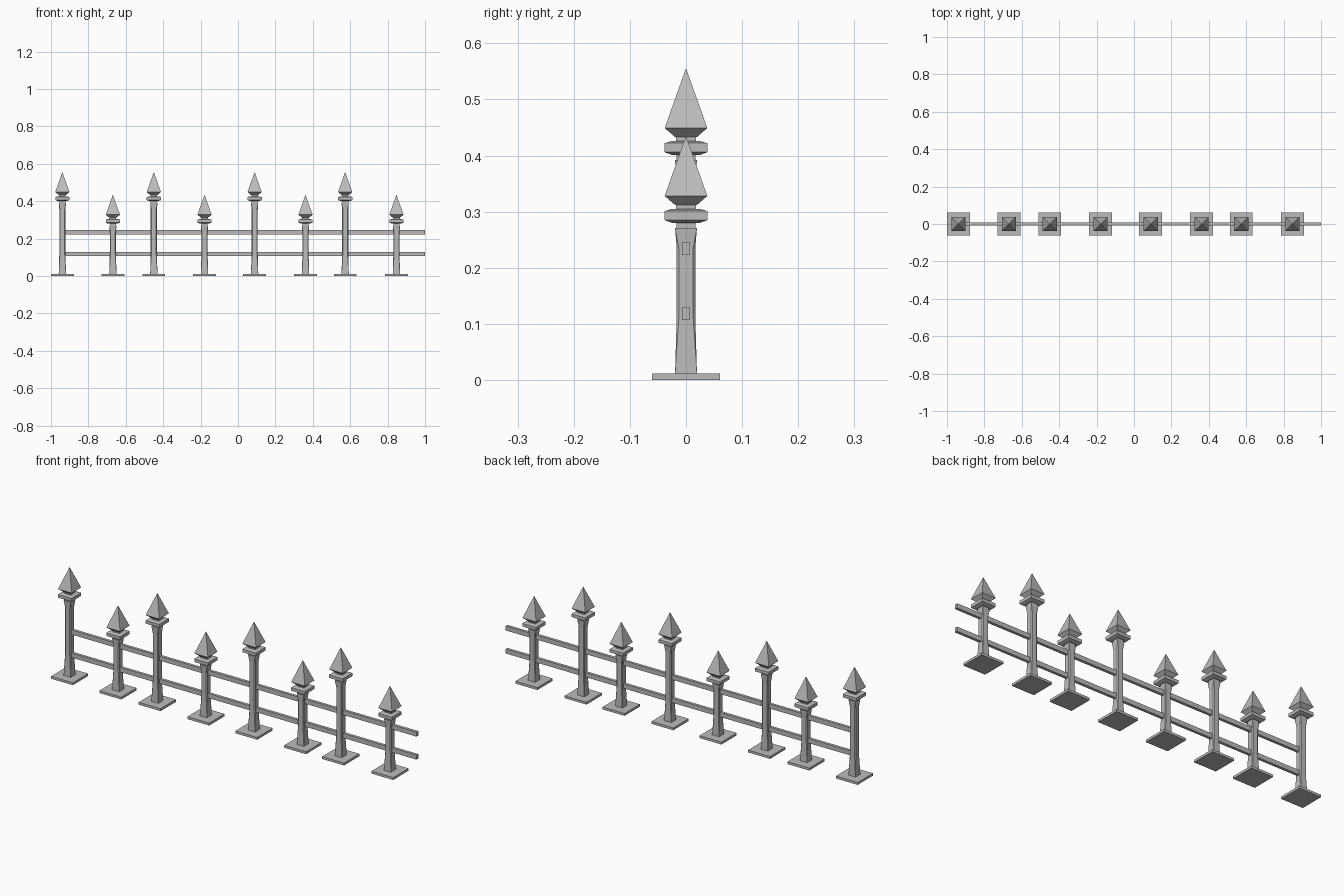
import bpy
import bmesh

cube = bpy.data.objects.get("Cube")
if cube:
    bpy.data.objects.remove(cube, do_unlink=True)

grey = bpy.data.materials.new("stone_grey")
grey.use_nodes = True
colour = (0.5, 0.5, 0.5, 1)
grey.diffuse_color = colour
grey.node_tree.nodes["Principled BSDF"].inputs["Base Color"].default_value = colour


def finish(name, bm, location):
    bmesh.ops.remove_doubles(bm, verts=bm.verts, dist=0.0001)
    bmesh.ops.recalc_face_normals(bm, faces=bm.faces)
    mesh = bpy.data.meshes.new(name)
    bm.to_mesh(mesh)
    bm.free()
    mesh.materials.append(grey)
    obj = bpy.data.objects.new(name, mesh)
    obj.location = location
    bpy.context.collection.objects.link(obj)


def box(name, size, location):
    bm = bmesh.new()
    bmesh.ops.create_cube(bm, size=1)
    bmesh.ops.scale(bm, vec=size, verts=bm.verts)
    finish(name, bm, location)


def ring(h, cut, z):
    """Square outline of half width h, with corners cut off by the given amount."""
    c = h - cut
    points = [(h, -c), (h, c), (c, h), (-c, h), (-h, c), (-h, -c), (-c, -h), (c, -h)]
    if cut == 0:
        points = points[1::2]
        points = [p for p in [(h, -h), (h, h), (-h, h), (-h, -h)] for _ in (0, 1)]
        points = points[1:] + points[:1]
    return [(x, y, z) for x, y in points]


def stack(name, sections, location):
    """Loft a column through (half width, corner cut, height) sections."""
    bm = bmesh.new()
    rings = [[bm.verts.new(p) for p in ring(*s)] for s in sections]
    for low, high in zip(rings, rings[1:]):
        for i in range(8):
            j = (i + 1) % 8
            bm.faces.new((low[i], low[j], high[j], high[i]))
    bm.faces.new(rings[0][::-1])
    bm.faces.new(rings[-1])
    bmesh.ops.dissolve_degenerate(bm, dist=0.0001, edges=bm.edges)
    finish(name, bm, location)


def post(label, x, top):
    box(label + "_base", (0.122, 0.122, 0.012), (x, 0, 0.006))
    # Shaft with chamfered middle and square ends
    stack(label + "_shaft", [(0.0195, 0, 0.012), (0.0165, 0.004, 0.115),
                             (0.0165, 0.004, top - 0.2), (0.0195, 0, top - 0.163)], (x, 0, 0))
    # Necks, collar and pyramid spike
    profile = [(0.0165, -0.163), (0.0165, -0.154), (0.025, -0.154), (0.038, -0.149),
               (0.038, -0.133), (0.025, -0.129), (0.018, -0.129), (0.018, -0.122),
               (0.0195, -0.122), (0.038, -0.106), (0.0003, 0)]
    stack(label + "_finial", [(h, 0, top + z) for h, z in profile], (x, 0, 0))


for i, x in enumerate((-0.939, -0.45, 0.089, 0.573)):
    post(f"tall_post_{i + 1}", x, 0.555)
for i, x in enumerate((-0.669, -0.179, 0.361, 0.847)):
    post(f"short_post_{i + 1}", x, 0.434)

# Rails running through the posts
for name, z in (("lower_rail", 0.118), ("upper_rail", 0.234)):
    box(name, (1.93, 0.014, 0.023), (0.035, 0, z))
